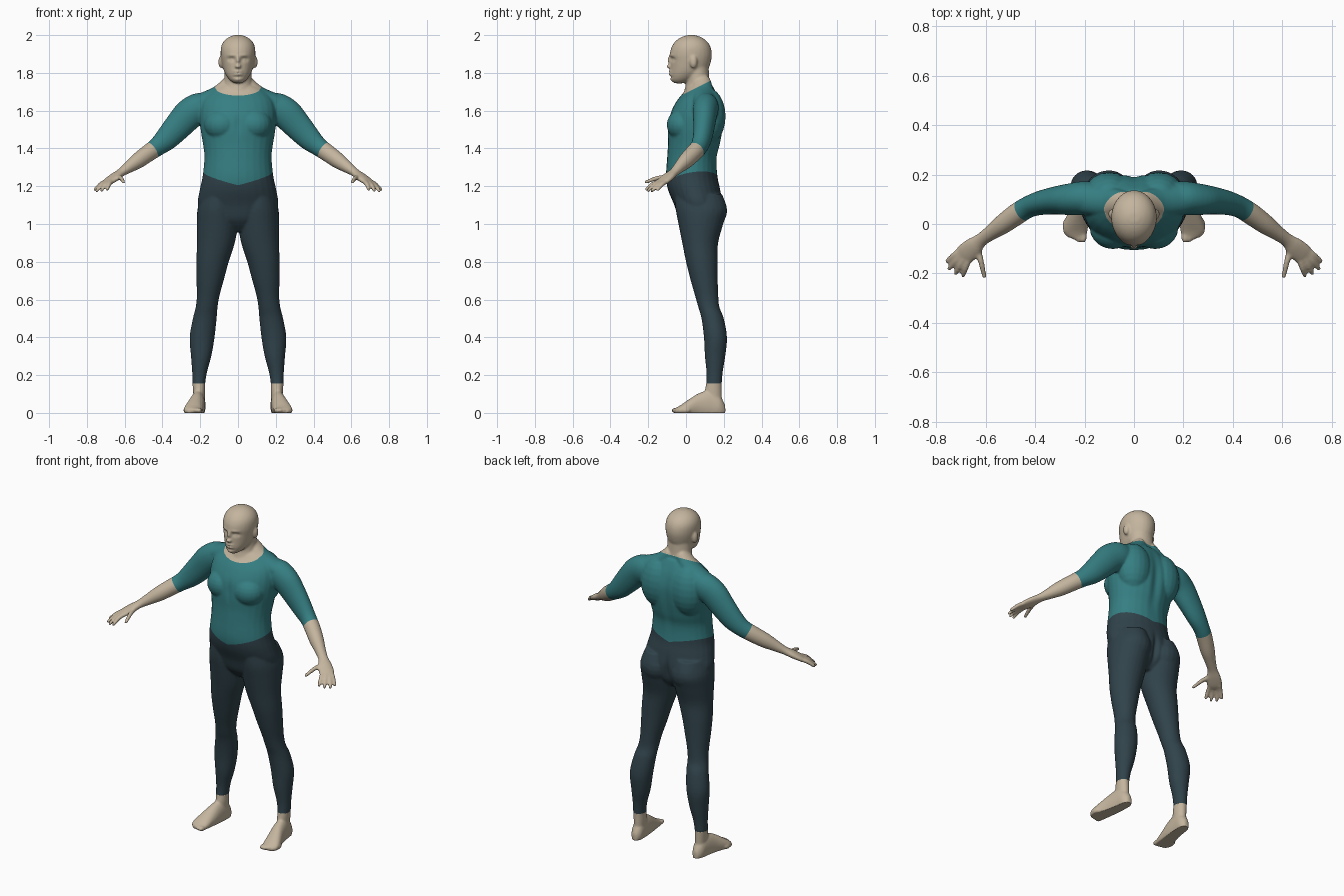
import bpy, bmesh, math
from mathutils import Vector, Matrix

cube = bpy.data.objects.get("Cube")
if cube:
    bpy.data.objects.remove(cube)

X, Y, Z = Vector((1, 0, 0)), Vector((0, 1, 0)), Vector((0, 0, 1))
SIDES = 28


def material(name, color):
    mat = bpy.data.materials.new(name)
    mat.use_nodes = True
    mat.diffuse_color = (*color, 1)
    mat.node_tree.nodes["Principled BSDF"].inputs["Base Color"].default_value = (*color, 1)
    return mat


def spline(a, b, c, d, t):
    return 0.5 * (2 * b + (c - a) * t + (2 * a - 5 * b + 4 * c - d) * t * t
                  + (3 * b - a - 3 * c + d) * t ** 3)


def loft(bm, rings, steps=4):
    """Closed skin over rings of (centre, half axis, half axis)."""
    smooth, last = [], len(rings) - 1
    for i in range(last):
        four = [rings[max(0, min(last, i + k))] for k in (-1, 0, 1, 2)]
        for s in range(steps):
            smooth.append([spline(*parts, s / steps) for parts in zip(*four)])
    smooth.append(rings[-1])
    loops = []
    for c, u, v in smooth:
        angles = [math.tau * k / SIDES for k in range(SIDES)]
        loops.append([bm.verts.new(c + u * math.cos(a) + v * math.sin(a)) for a in angles])
    for lo, hi in zip(loops, loops[1:]):
        for k in range(SIDES):
            n = (k + 1) % SIDES
            bm.faces.new((lo[k], lo[n], hi[n], hi[k]))
    bm.faces.new(loops[0][::-1])
    bm.faces.new(loops[-1])


def column(bm, rows):
    """Upright loft from rows of (z, x, front y, back y, half width)."""
    loft(bm, [(Vector((x, (f + b) / 2, z)), X * w, Y * (b - f) / 2) for z, x, f, b, w in rows])


def limb(bm, rows):
    """Loft along a path from rows of (x, y, z, half width, half thickness)."""
    pts = [Vector(r[:3]) for r in rows]
    rings = []
    for i, r in enumerate(rows):
        along = (pts[min(i + 1, len(pts) - 1)] - pts[max(i - 1, 0)]).normalized()
        side = along.cross(Z).normalized()
        rings.append((pts[i], side * r[3], side.cross(along) * r[4]))
    loft(bm, rings)


def ball(bm, centre, radii):
    bmesh.ops.create_uvsphere(bm, u_segments=20, v_segments=12, radius=1,
                              matrix=Matrix.Translation(centre) @ Matrix.Diagonal((*radii, 1)))


bm = bmesh.new()

# Leg, from inside the foot to the hip
column(bm, [
    (.05, .205, .11, .19, .028), (.11, .206, .10, .19, .032), (.16, .207, .107, .19, .034),
    (.22, .203, .108, .195, .04), (.30, .195, .10, .208, .054), (.40, .19, .095, .217, .066),
    (.50, .176, .082, .2, .063), (.56, .166, .065, .177, .058), (.62, .158, .048, .171, .06),
    (.70, .148, .025, .168, .072), (.80, .135, 0, .167, .086), (.90, .117, -.02, .17, .1),
    (1.0, .109, -.04, .197, .109), (1.08, .107, -.055, .217, .107), (1.16, .1, -.06, .19, .09)])

# Foot and toes
foot = [(.208, .205, .014, .04), (.18, .206, .033, .09), (.13, .21, .037, .12),
        (.07, .218, .042, .105), (.01, .232, .049, .068), (-.03, .238, .05, .04),
        (-.055, .232, .036, .026)]
loft(bm, [(Vector((x, y, h * .35)), X * w, Z * h * .65) for y, x, w, h in foot])
for k in range(5):
    ball(bm, (.206 + .018 * k, -.052 + .003 * k * k, .013), (.015 - .001 * k, .026, .015))

# Arm, from inside the shoulder to the wrist
limb(bm, [
    (.13, .10, 1.64, .06, .055), (.20, .105, 1.617, .068, .08), (.26, .10, 1.58, .064, .082),
    (.32, .095, 1.515, .056, .074), (.38, .085, 1.45, .049, .063), (.43, .068, 1.407, .044, .05),
    (.475, .04, 1.375, .044, .046), (.53, 0, 1.335, .04, .042), (.58, -.036, 1.3, .031, .031),
    (.62, -.065, 1.272, .028, .022), (.65, -.093, 1.25, .04, .021), (.683, -.122, 1.227, .043, .017),
    (.70, -.138, 1.216, .034, .011)])

# Fingers and thumb
fingers = [((.702, -.104, 1.224), (.757, -.150, 1.182)), ((.700, -.122, 1.222), (.748, -.180, 1.176)),
           ((.690, -.138, 1.222), (.722, -.200, 1.178)), ((.672, -.148, 1.224), (.692, -.208, 1.184)),
           ((.632, -.10, 1.25), (.606, -.212, 1.222))]
for base, tip in fingers:
    a, b = Vector(base), Vector(tip)
    bend = a.lerp(b, .5) + Z * .006
    limb(bm, [(*a, .013, .013), (*bend, .012, .012), (*b, .0095, .0095)])
    ball(bm, tip, (.0095, .0095, .0095))

# Muscle volumes on one side: neck slope, breast, back, buttock
limb(bm, [(.03, .085, 1.76, .045, .04), (.10, .09, 1.69, .06, .045), (.2, .10, 1.64, .06, .05)])
ball(bm, (.085, -.015, 1.525), (.095, .087, .085))
ball(bm, (.10, .115, 1.57), (.105, .095, .15))
ball(bm, (.10, .115, 1.07), (.095, .103, .1))

# Ear
ball(bm, (.09, .04, 1.858), (.014, .02, .034))

# Mirror everything so far to the right side
twin = bmesh.ops.duplicate(bm, geom=bm.verts[:] + bm.edges[:] + bm.faces[:])["geom"]
for v in twin:
    if isinstance(v, bmesh.types.BMVert):
        v.co.x *= -1

# Torso
column(bm, [(z, 0, f, b, w) for z, f, b, w in [
    (.96, .02, .13, .07), (1.02, -.035, .18, .17), (1.10, -.062, .195, .212),
    (1.18, -.095, .183, .203), (1.25, -.106, .168, .188), (1.35, -.10, .165, .178),
    (1.42, -.096, .182, .185), (1.50, -.096, .197, .198), (1.58, -.085, .2, .203),
    (1.65, -.05, .183, .19), (1.70, -.01, .16, .15), (1.735, .01, .14, .09)]])

# Neck and skull
column(bm, [(1.64, 0, -.03, .15, .085), (1.71, 0, -.008, .135, .077),
            (1.76, 0, .002, .125, .073), (1.83, 0, 0, .12, .07)])
column(bm, [(z, 0, f, b, w) for z, f, b, w in [
    (1.745, -.06, -.01, .02), (1.762, -.078, .04, .044), (1.79, -.084, .09, .065),
    (1.82, -.083, .118, .078), (1.86, -.083, .132, .087), (1.90, -.086, .137, .092),
    (1.94, -.075, .129, .089), (1.97, -.053, .108, .073), (1.99, -.023, .078, .047),
    (2.0, .01, .045, .02)]])

# Nose and lips
limb(bm, [(0, -.078, 1.888, .009, .012), (0, -.088, 1.86, .01, .012), (0, -.092, 1.838, .016, .013),
          (0, -.08, 1.828, .014, .01)])
for z in (1.793, 1.807):
    ball(bm, (0, -.078, z), (.026, .015, .008))

# Fuse the volumes into one smooth skin
bmesh.ops.recalc_face_normals(bm, faces=bm.faces[:])
mesh = bpy.data.meshes.new("volumes")
bm.to_mesh(mesh)
source = bpy.data.objects.new("volumes", mesh)
bpy.context.collection.objects.link(source)
remesh = source.modifiers.new("fuse", "REMESH")
remesh.mode, remesh.voxel_size = "VOXEL", .006
soften = source.modifiers.new("soften", "SMOOTH")
soften.factor, soften.iterations = .5, 7
fused = source.evaluated_get(bpy.context.evaluated_depsgraph_get()).to_mesh()
bm.clear()
bm.from_mesh(fused)
bpy.data.objects.remove(source)

# Sculpted dents (positive y) and bumps: centre, spread, depth
dents = [((.034, -.08, 1.872), (.02, .05, .011), .014), ((.034, -.08, 1.87), (.011, .05, .007), -.007),
         ((.034, -.08, 1.893), (.022, .04, .007), -.004), ((0, -.08, 1.8), (.022, .05, .003), .005),
         ((0, -.08, 1.778), (.03, .04, .006), .004), ((0, -.08, 1.762), (.02, .04, .012), -.005),
         ((0, .2, 1.5), (.025, .08, .17), -.012), ((0, .2, 1.06), (.016, .09, .08), -.02),
         ((0, -.1, 1.53), (.014, .06, .06), .006)]
for v in bm.verts:
    p = Vector((abs(v.co.x), v.co.y, v.co.z))
    for centre, spread, depth in dents:
        far = sum(((a - b) / s) ** 2 for a, b, s in zip(p, centre, spread))
        if far < 9:
            v.co.y += depth * math.exp(-far)
    v.co.z = max(v.co.z, 0)

# Garment edges, each as a point and a normal on the left half
NECK = (Vector((0, -.05, 1.668)), Vector((0, -.5, 1)))
WAIST = (Vector((0, -.1, 1.205)), Vector((-.26, -.16, 1)))
CUFF = (Vector((.455, .052, 1.393)), Vector((.72, -.42, -.5)))
ANKLE = (Vector((0, 0, .155)), Z)
for point, normal in (NECK, WAIST, CUFF, ANKLE):
    for s in (1, -1):
        flip = Vector((s, 1, 1))
        bmesh.ops.bisect_plane(bm, geom=bm.verts[:] + bm.edges[:] + bm.faces[:],
                               plane_co=point * flip, plane_no=normal * flip)


def region(face):
    p = face.calc_center_median()
    p.x = abs(p.x)

    def above(cut):
        return (p - cut[0]).dot(cut[1]) > 0
    if p.x > .38 and above(CUFF):
        return "forearms_and_hands"
    if p.x < .15 and above(NECK):
        return "head_and_neck"
    if not above(ANKLE):
        return "feet"
    return "trousers" if p.x < .3 and not above(WAIST) else "shirt"


# Split the skin into named parts, one colour each
skin = material("skin", (.55, .46, .34))
teal = material("teal cloth", (.036, .21, .225))
slate = material("slate cloth", (.03, .056, .07))
parts = {"head_and_neck": skin, "forearms_and_hands": skin, "feet": skin,
         "shirt": teal, "trousers": slate}
for name, mat in parts.items():
    piece = bm.copy()
    bmesh.ops.delete(piece, geom=[f for f in piece.faces if region(f) != name], context="FACES")
    mesh = bpy.data.meshes.new(name)
    piece.to_mesh(mesh)
    piece.free()
    mesh.materials.append(mat)
    mesh.shade_smooth()
    bpy.context.collection.objects.link(bpy.data.objects.new(name, mesh))
bm.free()
